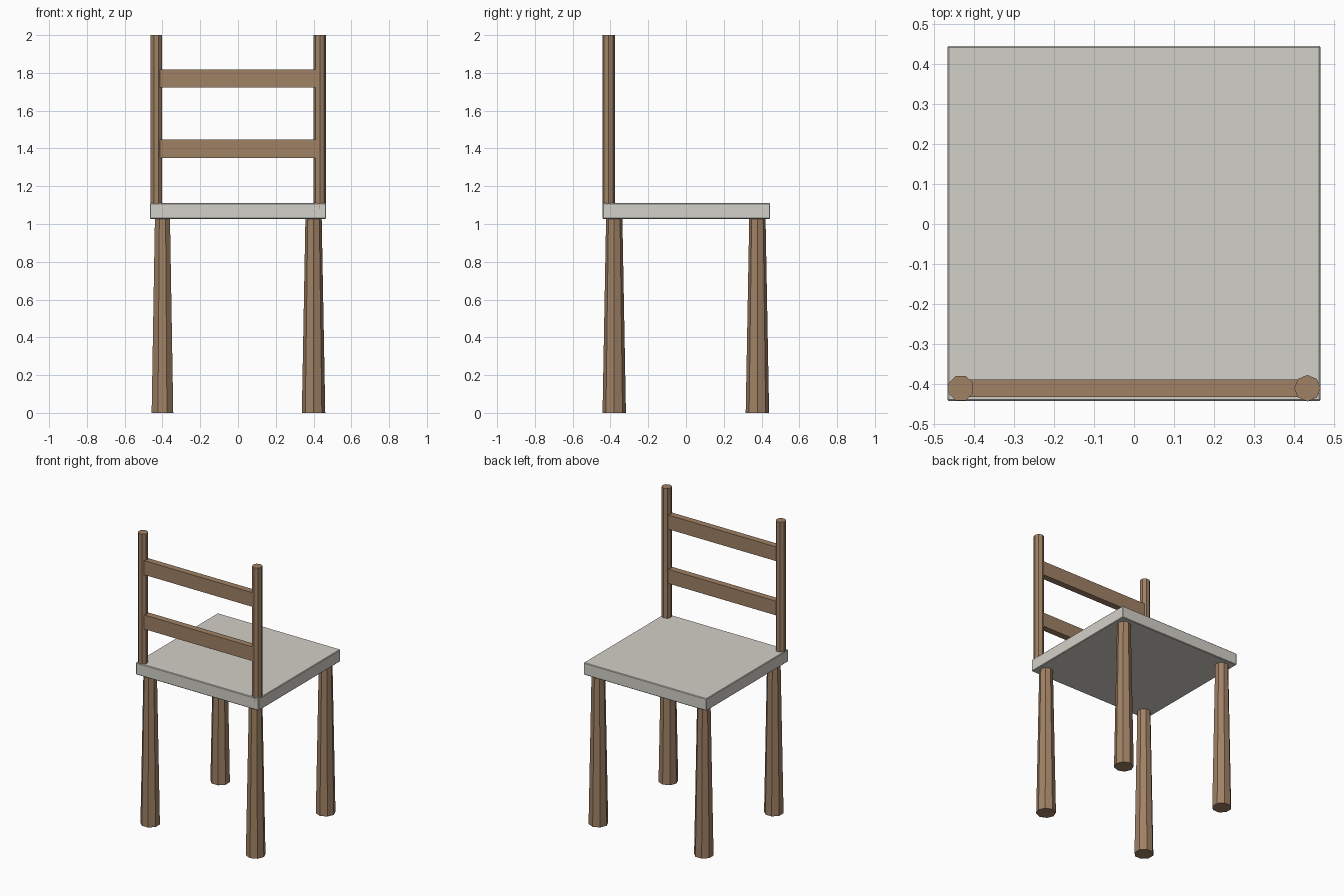
import bpy, math

if "Cube" in bpy.data.objects:
    bpy.data.objects.remove(bpy.data.objects["Cube"])

def material(name, rgb):
    m = bpy.data.materials.new(name)
    m.diffuse_color = (*rgb, 1)
    m.use_nodes = True
    m.node_tree.nodes["Principled BSDF"].inputs["Base Color"].default_value = m.diffuse_color
    return m

wood = material("wood", (0.35, 0.22, 0.13))
cushion = material("pale_seat", (0.65, 0.63, 0.58))

def box(name, lo, hi, mat, bevel=0):
    bpy.ops.mesh.primitive_cube_add(size=1, location=[(a + b) / 2 for a, b in zip(lo, hi)])
    o = bpy.context.object
    o.name = name
    o.scale = [b - a for a, b in zip(lo, hi)]
    bpy.ops.object.transform_apply(location=False, rotation=False, scale=True)
    o.data.materials.append(mat)
    if bevel:
        mod = o.modifiers.new("bevel", "BEVEL")
        mod.width, mod.segments = bevel, 1
    return o

def pole(name, x, y, z0, z1, r0, r1):
    bpy.ops.mesh.primitive_cone_add(vertices=8, radius1=r0, radius2=r1, depth=z1 - z0,
                                    location=(x, y, (z0 + z1) / 2))
    o = bpy.context.object
    o.name = name
    # left-hand turned parts are rotated half a facet
    if x < 0:
        o.rotation_euler.z = math.pi / 8
    o.data.materials.append(wood)

# seat slab
box("seat", (-0.466, -0.442, 1.027), (0.466, 0.445, 1.11), cushion, 0.004)

# tapered legs and back posts
for side, x in (("left", -1), ("right", 1)):
    pole("front_leg_" + side, x * 0.4, -0.38, 0, 1.04, 0.062, 0.043)
    pole("rear_leg_" + side, x * 0.4, 0.378, 0, 1.04, 0.062, 0.043)
    pole("back_post_" + side, x * 0.433, -0.41, 1.08, 2.0, 0.033, 0.033)

# backrest slats
for name, z in (("lower_slat", 1.35), ("upper_slat", 1.722)):
    box(name, (-0.42, -0.432, z), (0.42, -0.388, z + 0.097), wood)
